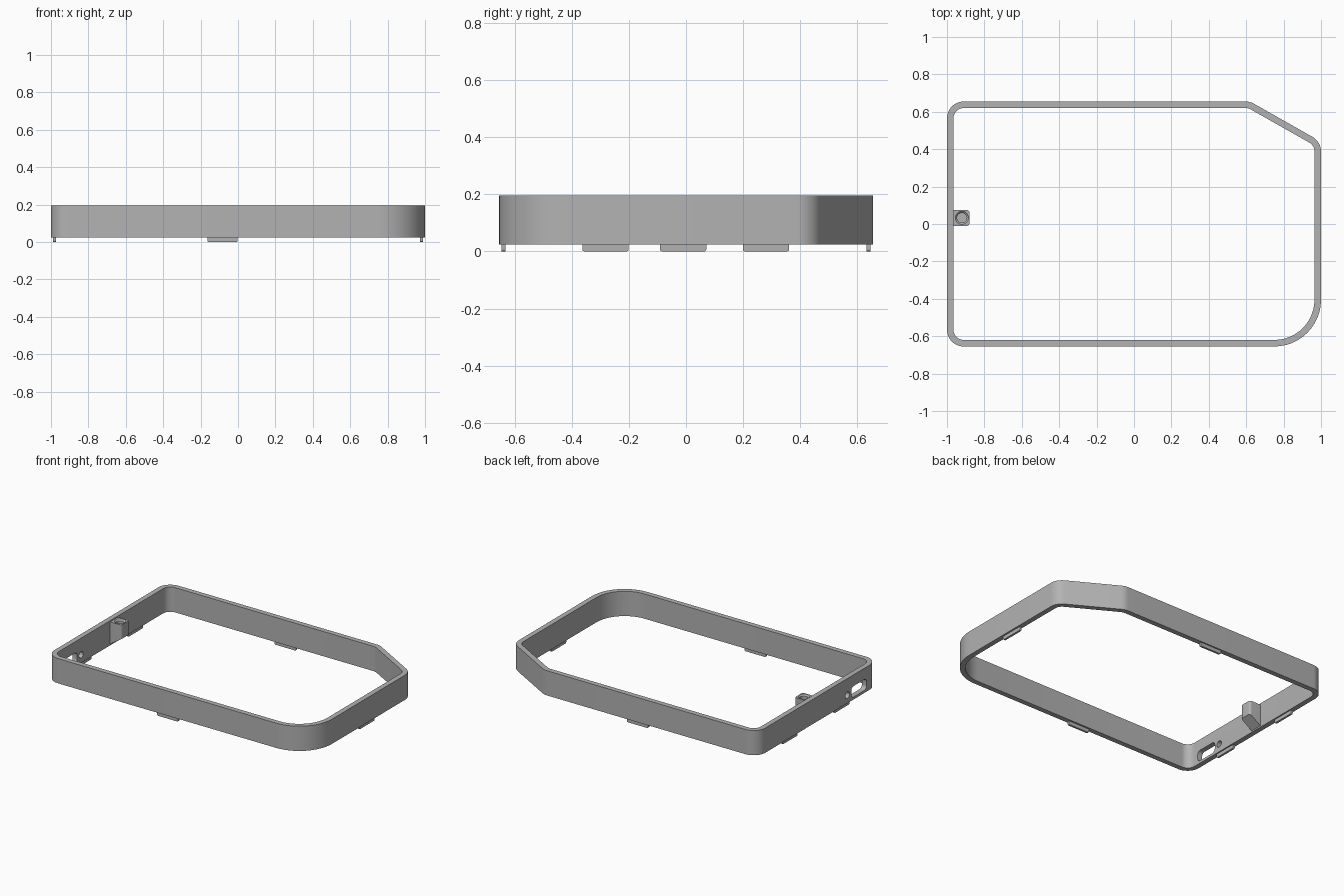
import bpy, bmesh, math
from mathutils import Vector, Matrix

cube = bpy.data.objects.get("Cube")
if cube:
    bpy.data.objects.remove(cube, do_unlink=True)

GREY = (0.45, 0.45, 0.45, 1)
grey = bpy.data.materials.new("plain grey")
grey.use_nodes = True
grey.diffuse_color = GREY
grey.node_tree.nodes["Principled BSDF"].inputs["Base Color"].default_value = GREY

WALL = 0.035
BOTTOM, TOP = 0.025, 0.195


def rounded(corners, inset=0.0, steps=12):
    """Rounded outline from (x, y, radius) corners, counter-clockwise."""
    pts = []
    n = len(corners)
    for i, (x, y, r) in enumerate(corners):
        p = Vector((x, y))
        a = (Vector(corners[i - 1][:2]) - p).normalized()
        b = (Vector(corners[(i + 1) % n][:2]) - p).normalized()
        half = a.angle(b) / 2
        centre = p + (a + b).normalized() * (r / math.sin(half))
        start = math.atan2(-a.x, a.y)
        sweep = math.pi - 2 * half
        # outward normal of the incoming edge, turned through the corner
        normal = Vector((-a.y, a.x))
        start = math.atan2(normal.y, normal.x)
        for k in range(steps + 1):
            t = start + sweep * k / steps
            pts.append(centre + Vector((math.cos(t), math.sin(t))) * (r - inset))
    return pts


def finish(name, bm):
    bmesh.ops.recalc_face_normals(bm, faces=bm.faces[:])
    mesh = bpy.data.meshes.new(name)
    bm.to_mesh(mesh)
    bm.free()
    mesh.materials.append(grey)
    ob = bpy.data.objects.new(name, mesh)
    bpy.context.collection.objects.link(ob)
    return ob


def prism(name, pts, place, low, high):
    """Extrude a 2D outline; place(u, v, w) maps it into the model."""
    bm = bmesh.new()
    face = bm.faces.new([bm.verts.new(place(p[0], p[1], low)) for p in pts])
    new = bmesh.ops.extrude_face_region(bm, geom=[face])["geom"]
    move = Vector(place(0, 0, high)) - Vector(place(0, 0, low))
    bmesh.ops.translate(bm, vec=move, verts=[v for v in new if isinstance(v, bmesh.types.BMVert)])
    return finish(name, bm)


def rect(u, v, w, h, r):
    return rounded([(u - w / 2, v - h / 2, r), (u + w / 2, v - h / 2, r),
                    (u + w / 2, v + h / 2, r), (u - w / 2, v + h / 2, r)], steps=6)


def circle(u, v, r, n=32):
    return [(u + r * math.cos(math.tau * i / n), v + r * math.sin(math.tau * i / n)) for i in range(n)]


def along_x(u, v, w):
    return (w, u, v)


def along_y(u, v, w):
    return (u, w, v)


def along_z(u, v, w):
    return (u, v, w)


def cut(ob, cutter):
    cutter.hide_render = True
    mod = ob.modifiers.new("cut", "BOOLEAN")
    mod.operation = "DIFFERENCE"
    mod.solver = "EXACT"
    mod.object = cutter
    bpy.context.view_layer.objects.active = ob
    bpy.ops.object.modifier_apply(modifier=mod.name)
    bpy.data.objects.remove(cutter, do_unlink=True)


# Frame wall: outer and inner outlines share corner centres
CORNERS = [(-1, -0.655, 0.09), (1, -0.655, 0.25), (1, 0.44, 0.09),
           (0.62, 0.655, 0.09), (-1, 0.655, 0.09)]
bm = bmesh.new()
loops = [[bm.verts.new((p.x, p.y, z)) for p in rounded(CORNERS, inset)]
         for inset, z in ((0, BOTTOM), (0, TOP), (WALL, TOP), (WALL, BOTTOM))]
count = len(loops[0])
for a, b in zip(loops, loops[1:] + loops[:1]):
    for i in range(count):
        j = (i + 1) % count
        bm.faces.new((a[i], a[j], b[j], b[i]))
frame = finish("frame_wall", bm)

# Port slot and button hole in the right wall
cut(frame, prism("slot_cutter", rect(-0.45, 0.08, 0.165, 0.075, 0.024), along_x, -1.1, -0.9))
cut(frame, prism("hole_cutter", circle(-0.325, 0.08, 0.022), along_x, -1.1, -0.9))

# Screw boss with sloped underside
IN, OUT = -0.88, -0.972
boss = prism("screw_boss", [(OUT, 0.03), (IN, 0.09), (IN, 0.186), (OUT, 0.186)], along_y, -0.01, 0.075)
bm = bmesh.new()
bm.from_mesh(boss.data)
upright = [e for e in bm.edges if all(abs(v.co.x - IN) < 0.001 for v in e.verts)
           and abs(e.verts[0].co.z - e.verts[1].co.z) > 0.05]
bmesh.ops.bevel(bm, geom=upright, offset=0.014, segments=5, affect="EDGES", profile=0.5)
bm.to_mesh(boss.data)
bm.free()
cut(boss, prism("bore_cutter", circle(-0.92, 0.033, 0.026), along_z, 0.1, 0.25))
bm = bmesh.new()
bmesh.ops.create_cone(bm, cap_ends=True, segments=32, radius1=0.022, radius2=0.042, depth=0.02,
                      matrix=Matrix.Translation((-0.92, 0.033, 0.183)))
cut(boss, finish("rim_cutter", bm))

# Locating tabs under the wall
TAB, THICK, CORNER = 0.162, 0.014, 0.008
tabs = []
for name, y in (("front_tab", -0.639), ("back_tab", 0.639)):
    tabs.append(prism(name, rect(-0.083, 0.02, TAB, 0.04, CORNER), along_y, y - THICK / 2, y + THICK / 2))
for name, x, y in (("left_tab", 0.981, -0.01), ("right_front_tab", -0.981, -0.282),
                   ("right_back_tab", -0.981, 0.28)):
    tabs.append(prism(name, rect(y, 0.02, TAB, 0.04, CORNER), along_x, x - THICK / 2, x + THICK / 2))

# Smooth rounded corners, keep hard edges
bpy.ops.object.select_all(action="DESELECT")
for ob in [frame, boss] + tabs:
    ob.select_set(True)
bpy.context.view_layer.objects.active = frame
bpy.ops.object.shade_smooth_by_angle(angle=math.radians(30))
